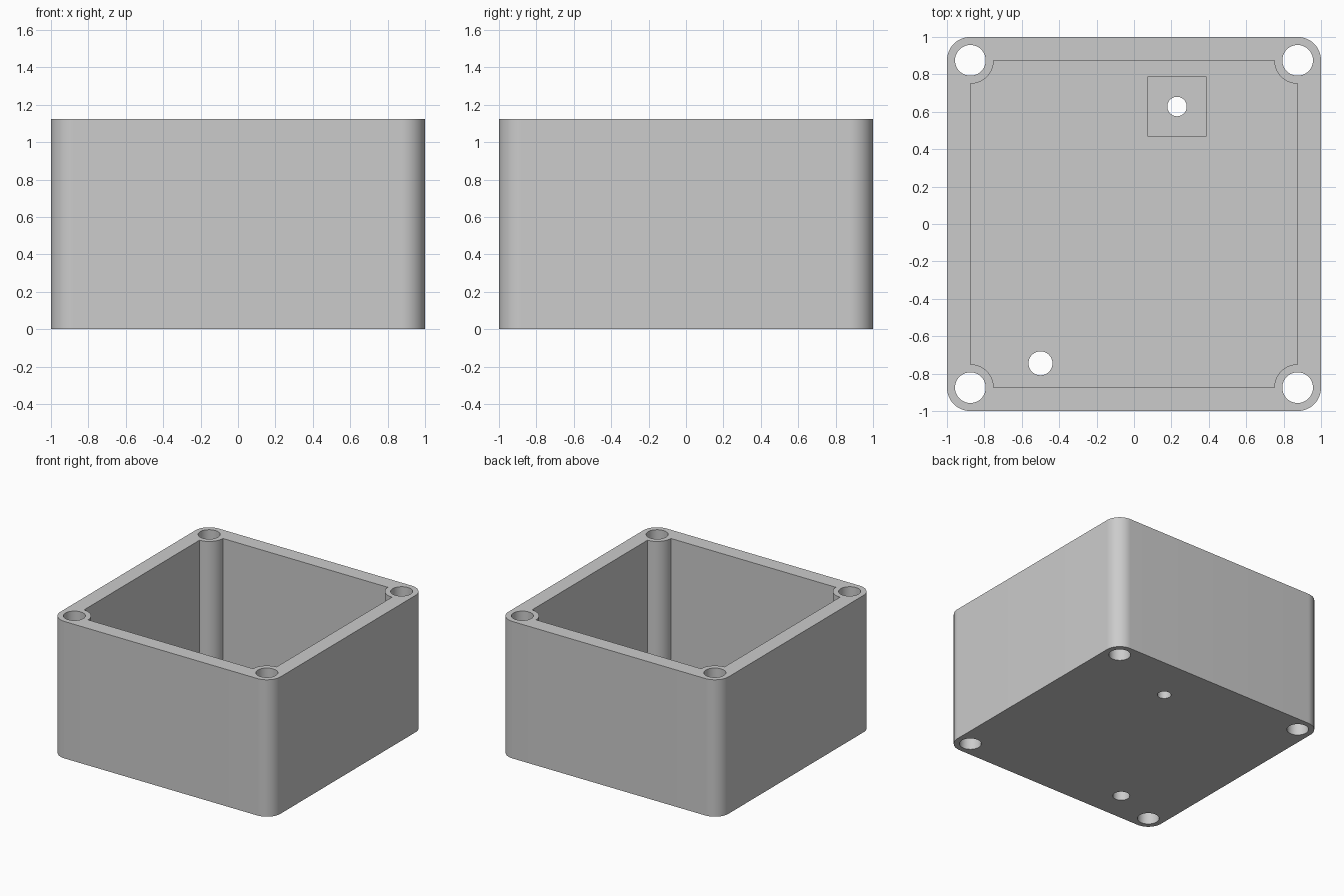
import bpy, bmesh
from math import sin, cos, pi

if "Cube" in bpy.data.objects:
    bpy.data.objects.remove(bpy.data.objects["Cube"])

HEIGHT, FLOOR = 1.125, 0.125      # overall height and floor thickness
POST, R = 0.875, 0.125            # post centre offset and post radius
SEG = 16                          # segments per quarter turn

grey = bpy.data.materials.new("light_grey")
grey.use_nodes = True
grey.diffuse_color = (0.6, 0.6, 0.6, 1)
grey.node_tree.nodes["Principled BSDF"].inputs["Base Color"].default_value = (0.6, 0.6, 0.6, 1)


def arc(cx, cy, r, start, sweep, steps):
    """Points along an arc, end point included."""
    return [(cx + r * cos(start + sweep * i / steps),
             cy + r * sin(start + sweep * i / steps)) for i in range(steps + 1)]


def prism(name, points, z0, z1):
    """Extrude a closed outline between two heights."""
    bm = bmesh.new()
    face = bm.faces.new([bm.verts.new((x, y, z0)) for x, y in points])
    top = bmesh.ops.extrude_face_region(bm, geom=[face])["geom"]
    bmesh.ops.translate(bm, vec=(0, 0, z1 - z0),
                        verts=[v for v in top if isinstance(v, bmesh.types.BMVert)])
    bmesh.ops.recalc_face_normals(bm, faces=bm.faces)
    mesh = bpy.data.meshes.new(name)
    bm.to_mesh(mesh)
    bm.free()
    mesh.materials.append(grey)
    obj = bpy.data.objects.new(name, mesh)
    bpy.context.collection.objects.link(obj)
    return obj


def cut(target, cutter):
    """Subtract the cutter and discard it."""
    cutter.hide_render = True
    mod = target.modifiers.new("cut", 'BOOLEAN')
    mod.operation, mod.solver, mod.object = 'DIFFERENCE', 'EXACT', cutter
    bpy.context.view_layer.objects.active = target
    bpy.ops.object.modifier_apply(modifier=mod.name)
    bpy.data.objects.remove(cutter)


def drill(target, x, y, r):
    circle = arc(x, y, r, 0, 2 * pi, 4 * SEG)[:-1]
    cut(target, prism("drill", circle, -0.1, HEIGHT + 0.1))


# Outer shell with rounded corners; cavity outline steps around the corner posts
corners = [(POST, POST), (-POST, POST), (-POST, -POST), (POST, -POST)]
outer, inner = [], []
for i, (cx, cy) in enumerate(corners):
    outer += arc(cx, cy, R, i * pi / 2, pi / 2, SEG)
    inner += arc(cx, cy, R, (i + 3) * pi / 2, -pi / 2, SEG)

box = prism("enclosure_box", outer, 0, HEIGHT)
cut(box, prism("cavity", inner, FLOOR, HEIGHT + 0.1))

# Square pocket in the floor
px, py, half = 0.23, 0.628, 0.157
pocket = [(px - half, py - half), (px + half, py - half),
          (px + half, py + half), (px - half, py + half)]
cut(box, prism("pocket", pocket, FLOOR / 2, FLOOR + 0.1))

# Screw holes through the posts, then the two floor holes
for cx, cy in corners:
    drill(box, cx, cy, 0.082)
drill(box, px, py, 0.052)
drill(box, -0.5, -0.745, 0.064)

bpy.ops.object.select_all(action='DESELECT')
box.select_set(True)
bpy.context.view_layer.objects.active = box
bpy.ops.object.shade_smooth_by_angle(angle=pi / 6)
